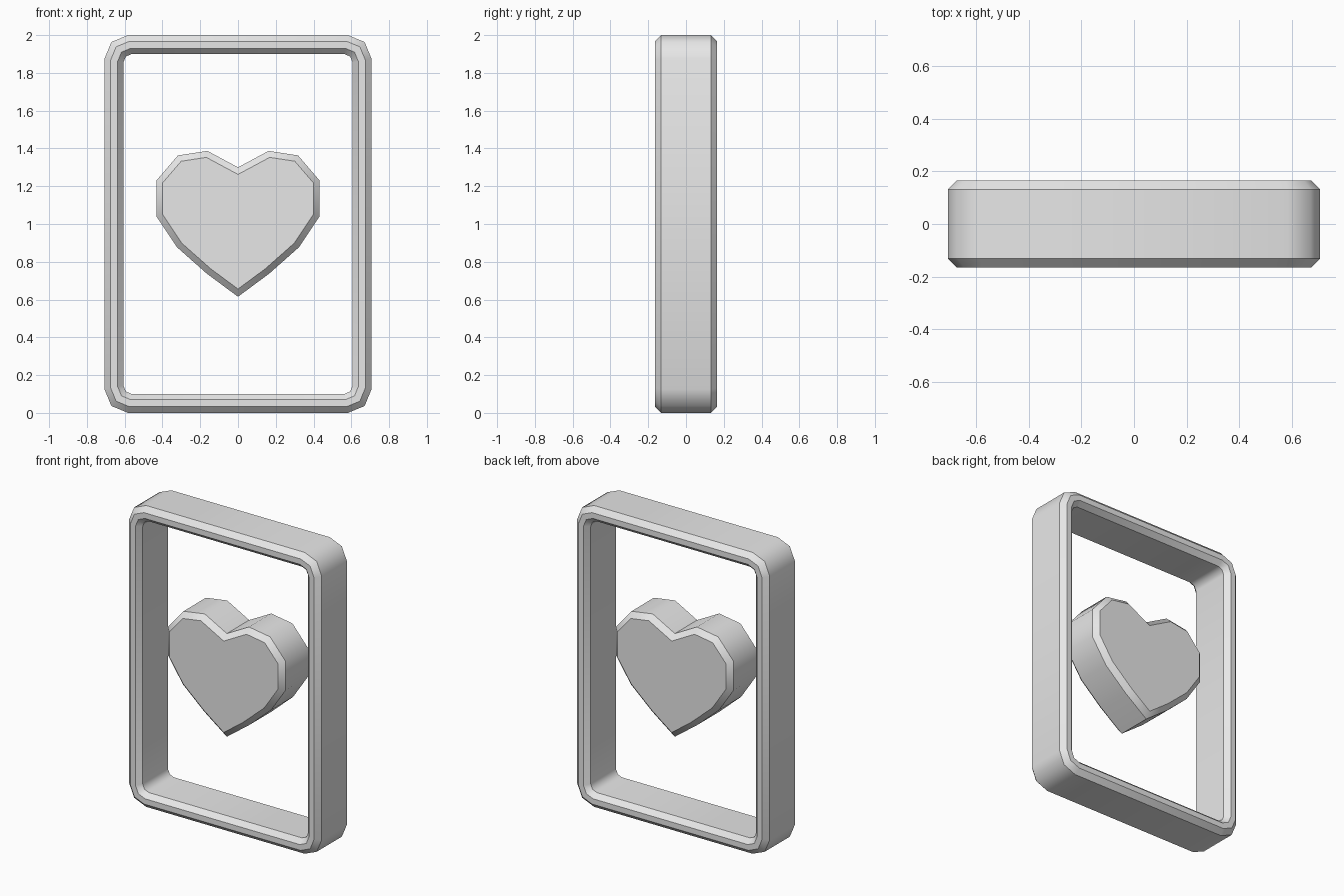
import bpy, bmesh, math
from mathutils import Vector

cube = bpy.data.objects.get("Cube")
if cube:
    bpy.data.objects.remove(cube, do_unlink=True)

# One plain grey for both parts
GREY = (0.8, 0.8, 0.8, 1.0)
grey = bpy.data.materials.new("light grey")
grey.use_nodes = True
grey.diffuse_color = GREY
grey.node_tree.nodes["Principled BSDF"].inputs["Base Color"].default_value = GREY


def inset(outline, dist):
    """Mitred inward offset of a counter-clockwise (x, z) outline."""
    result = []
    for i, p in enumerate(outline):
        a = (p - outline[i - 1]).normalized()
        b = (outline[(i + 1) % len(outline)] - p).normalized()
        na, nb = Vector((-a.y, a.x)), Vector((-b.y, b.x))
        result.append(p + (na + nb) * dist / (1 + na.dot(nb)))
    return result


def sweep(name, outline, section, closed):
    """Bridge inset copies of an outline; section holds (inset, y) pairs."""
    bm = bmesh.new()
    rings = [[bm.verts.new((p.x, y, p.y)) for p in inset(outline, d)]
             for d, y in section]
    count = len(outline)
    ring_of = {v: i for i, ring in enumerate(rings) for v in ring}
    pairs = list(zip(rings, rings[1:]))
    if closed:
        pairs.append((rings[-1], rings[0]))
    else:
        bm.faces.new(rings[0])
        bm.faces.new(rings[-1])
    for r, s in pairs:
        for i in range(count):
            j = (i + 1) % count
            bm.faces.new((r[i], r[j], s[j], s[i]))
    bmesh.ops.recalc_face_normals(bm, faces=bm.faces)
    # Chamfer lines stay crisp, rounded corners blend
    for f in bm.faces:
        f.smooth = True
    for e in bm.edges:
        along = ring_of[e.verts[0]] == ring_of[e.verts[1]]
        e.smooth = not along and e.calc_face_angle() < math.radians(50)
    mesh = bpy.data.meshes.new(name)
    bm.to_mesh(mesh)
    bm.free()
    mesh.materials.append(grey)
    obj = bpy.data.objects.new(name, mesh)
    bpy.context.collection.objects.link(obj)
    return obj


# Rectangular frame with two-segment rounded corners
HALF_W, HALF_H, RADIUS = 0.707, 1.0, 0.125
frame_outline = []
for k, (sx, sz) in enumerate([(1, 1), (-1, 1), (-1, -1), (1, -1)]):
    for step in range(3):
        ang = math.radians(90 * k + 45 * step)
        frame_outline.append(Vector((
            sx * (HALF_W - RADIUS) + RADIUS * math.cos(ang),
            1 + sz * (HALF_H - RADIUS) + RADIUS * math.sin(ang))))
front = [(0, -0.132), (0.033, -0.165), (0.07, -0.165), (0.1, -0.132)]
back = [(d, -y) for d, y in reversed(front)]
sweep("card_frame", frame_outline, front + back, True)

# Floating heart, mirrored from its right half (tip to notch)
half = [(0, 0.615), (0.165, 0.737), (0.323, 0.877), (0.432, 1.04),
        (0.432, 1.23), (0.318, 1.363), (0.162, 1.387), (0, 1.3)]
heart_outline = [Vector(p) for p in half]
heart_outline += [Vector((-x, z)) for x, z in reversed(half[1:-1])]
sweep("heart", heart_outline,
      [(0.033, -0.15), (0, -0.117), (0, 0.117), (0.033, 0.15)], False)
